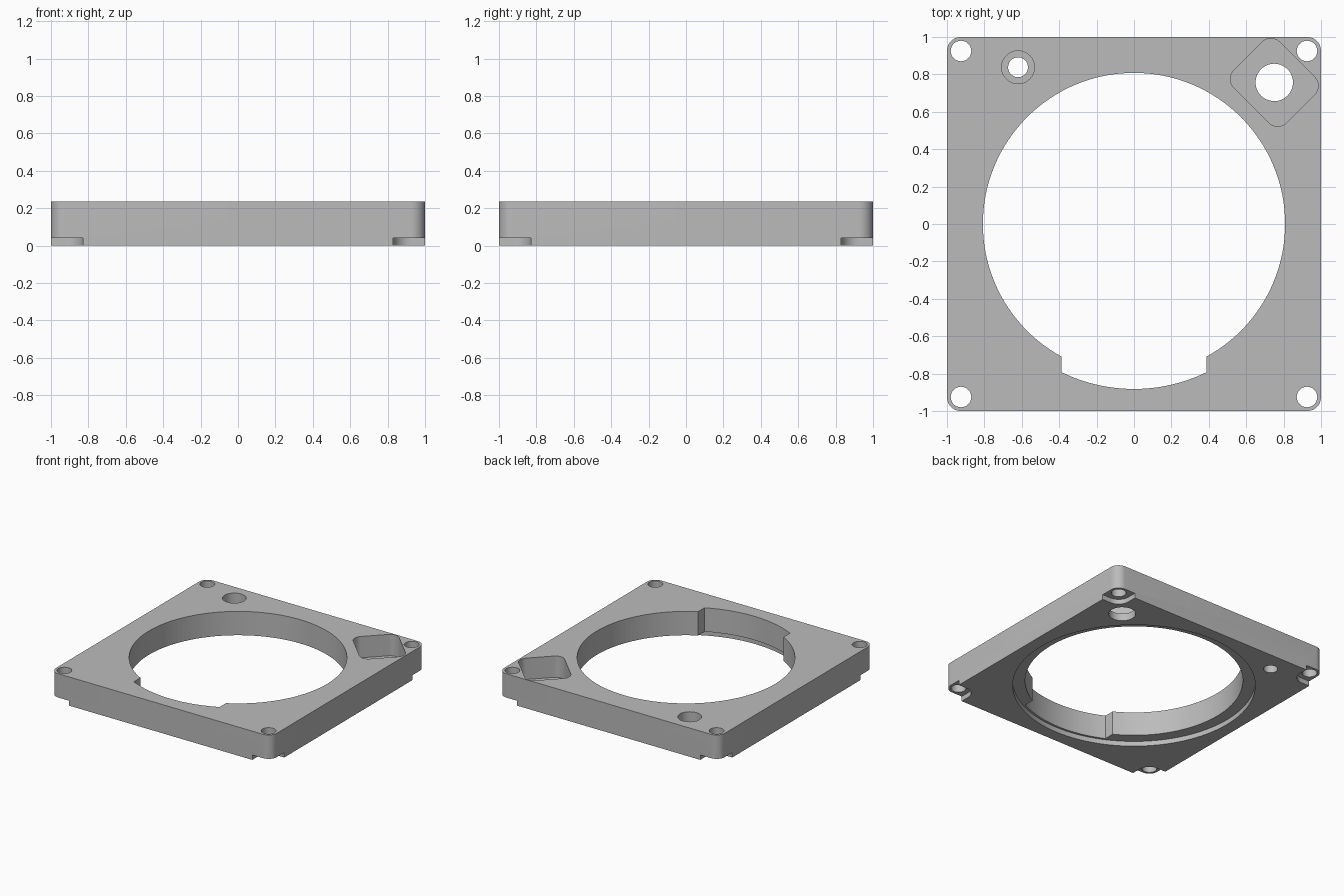
import bpy, bmesh
from math import sin, cos, pi, radians, asin

if "Cube" in bpy.data.objects:
    bpy.data.objects.remove(bpy.data.objects["Cube"], do_unlink=True)

HEIGHT = 0.235      # plate thickness
STEP = 0.04         # depth of the underside recesses
FLOOR = 0.06        # material left below the top pockets
HOLE = 0.925        # corner screw position

gray = bpy.data.materials.new("plain gray")
gray.use_nodes = True
color = (0.5, 0.5, 0.5, 1)
gray.diffuse_color = color
gray.node_tree.nodes["Principled BSDF"].inputs["Base Color"].default_value = color


def arc(cx, cy, r, start, end, n):
    return [(cx + r * cos(start + (end - start) * i / n),
             cy + r * sin(start + (end - start) * i / n)) for i in range(n + 1)]


def circle(cx, cy, r, n=48):
    return arc(cx, cy, r, 0, 2 * pi, n)[:-1]


def rounded_rect(cx, cy, hx, hy, r, turn=0, n=12):
    points = []
    for k, (sx, sy) in enumerate([(1, 1), (-1, 1), (-1, -1), (1, -1)]):
        points += arc(sx * (hx - r), sy * (hy - r), r, k * pi / 2, (k + 1) * pi / 2, n)
    c, s = cos(turn), sin(turn)
    return [(cx + x * c - y * s, cy + x * s + y * c) for x, y in points]


def prism(name, outline, z0, z1):
    bm = bmesh.new()
    face = bm.faces.new([bm.verts.new((x, y, z0)) for x, y in outline])
    up = bmesh.ops.extrude_face_region(bm, geom=[face])["geom"]
    bmesh.ops.translate(bm, vec=(0, 0, z1 - z0),
                        verts=[v for v in up if isinstance(v, bmesh.types.BMVert)])
    bmesh.ops.recalc_face_normals(bm, faces=bm.faces)
    mesh = bpy.data.meshes.new(name)
    bm.to_mesh(mesh)
    bm.free()
    obj = bpy.data.objects.new(name, mesh)
    obj.data.materials.append(gray)
    bpy.context.collection.objects.link(obj)
    return obj


# Square plate with rounded corners
plate = prism("mounting_plate", rounded_rect(0, 0, 1, 1, 0.075), 0, HEIGHT)
bpy.context.view_layer.objects.active = plate
plate.select_set(True)


def cut(outline, z0=-0.1, z1=HEIGHT + 0.1):
    cutter = prism("cutter", outline, z0, z1)
    cutter.hide_render = True
    mod = plate.modifiers.new("cut", "BOOLEAN")
    mod.operation, mod.solver, mod.object = "DIFFERENCE", "EXACT", cutter
    bpy.ops.object.modifier_apply(modifier=mod.name)
    bpy.data.objects.remove(cutter, do_unlink=True)


# Central opening and the wider ledge underneath
cut(circle(0, 0, 0.808, 128))
cut(circle(0, 0, 0.9, 128), z1=STEP)

# Front relief with straight sides and an arched outer wall
relief = asin(0.388 / 0.882)
cut(arc(0, 0, 0.882, -pi / 2 - relief, -pi / 2 + relief, 32) + [(0.388, -0.5), (-0.388, -0.5)])

# Corner screw holes with rounded notches below
for sx in (-1, 1):
    for sy in (-1, 1):
        cut(circle(sx * HOLE, sy * HOLE, 0.055))
        cut(rounded_rect(sx * 1.03, sy * 1.03, 0.2, 0.2, 0.095), z1=STEP)

# Counterbored hole at the back right
cut(circle(-0.62, 0.838, 0.088), z0=FLOOR)
cut(circle(-0.62, 0.838, 0.053))

# Diagonal pocket with a round opening at the back left
cut(rounded_rect(0.75, 0.757, 0.173, 0.199, 0.068, radians(45)), z0=FLOOR)
cut(circle(0.75, 0.757, 0.1))

bpy.ops.object.shade_smooth_by_angle(angle=radians(30))
